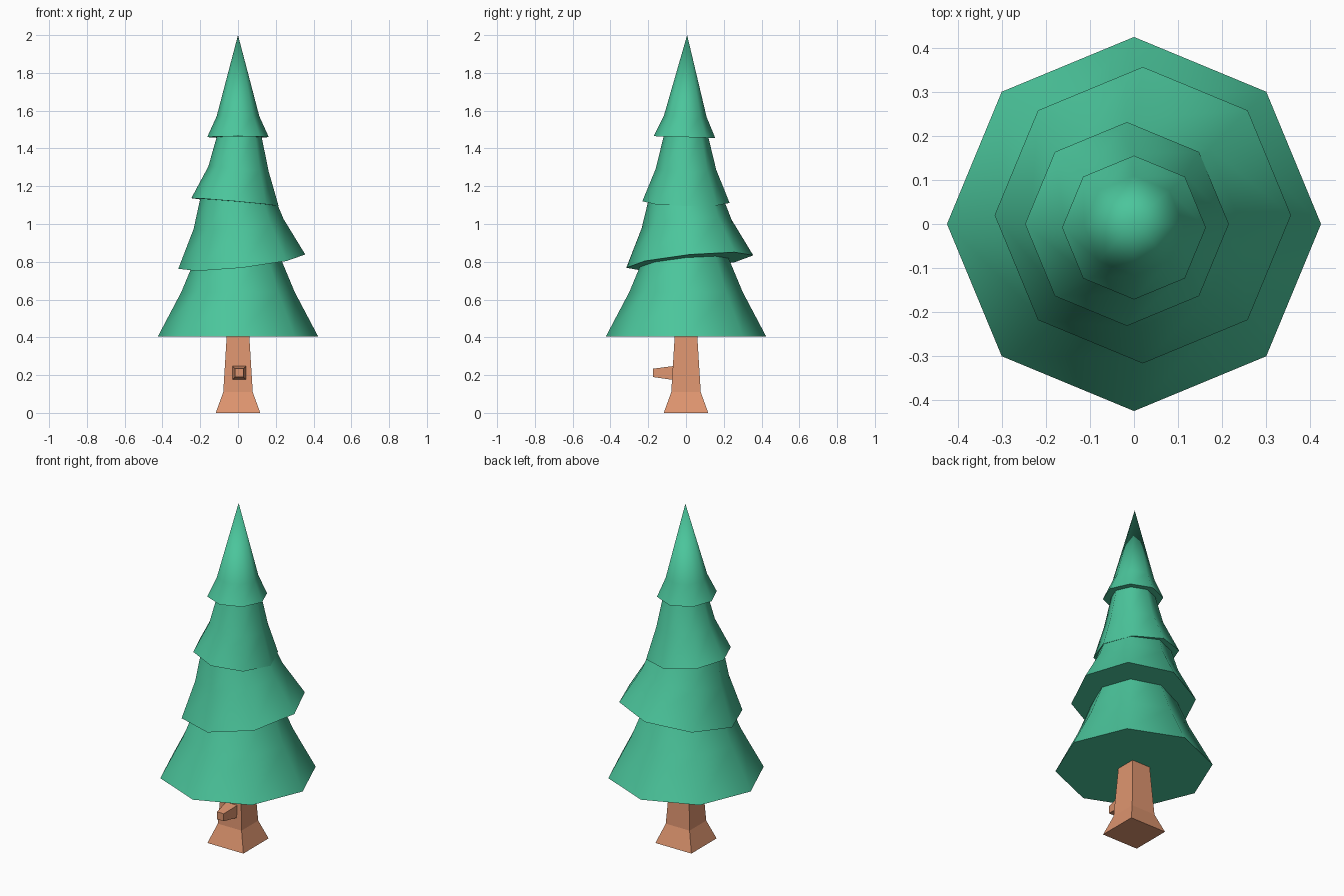
import bpy, bmesh, math
from mathutils import Matrix

if "Cube" in bpy.data.objects:
    bpy.data.objects.remove(bpy.data.objects["Cube"])


def material(name, color):
    m = bpy.data.materials.new(name)
    m.diffuse_color = (*color, 1)
    m.use_nodes = True
    m.node_tree.nodes["Principled BSDF"].inputs["Base Color"].default_value = m.diffuse_color
    return m


def loft(name, rings, sides, mat, tilt=(0, 0), phase=0.0, transform=None, apex=None, smooth=None):
    """Skin a stack of polygon rings (cx, cy, z, radius), tilted by x/y slopes."""
    bm = bmesh.new()
    loops = []
    for cx, cy, z, r in rings:
        loop = []
        for i in range(sides):
            a = phase + math.tau * i / sides
            dx, dy = r * math.cos(a), r * math.sin(a)
            loop.append(bm.verts.new((cx + dx, cy + dy, z + tilt[0] * dx + tilt[1] * dy)))
        loops.append(loop)
    for low, high in zip(loops, loops[1:]):
        for i in range(sides):
            j = (i + 1) % sides
            bm.faces.new((low[i], low[j], high[j], high[i]))
    bm.faces.new(loops[0][::-1])
    if apex:
        tip = bm.verts.new(apex)
        for i in range(sides):
            bm.faces.new((loops[-1][i], loops[-1][(i + 1) % sides], tip))
    else:
        bm.faces.new(loops[-1])
    if transform:
        bm.transform(transform)
    bmesh.ops.recalc_face_normals(bm, faces=bm.faces)
    me = bpy.data.meshes.new(name)
    bm.to_mesh(me)
    bm.free()
    me.materials.append(mat)
    ob = bpy.data.objects.new(name, me)
    bpy.context.collection.objects.link(ob)
    if smooth:
        bpy.ops.object.select_all(action='DESELECT')
        ob.select_set(True)
        bpy.context.view_layer.objects.active = ob
        bpy.ops.object.shade_smooth_by_angle(angle=math.radians(smooth))
    return ob


green = material("needles", (0.07, 0.56, 0.33))
brown = material("bark", (0.73, 0.30, 0.16))
S2 = math.sqrt(2)

# Square flared trunk
loft("trunk", [(0, 0, 0, .118 * S2), (0, 0, .11, .078 * S2), (0, 0, .42, .059 * S2)],
     4, brown, phase=math.pi / 4)

# Branch stub pointing to the front
loft("branch_stub", [(.007, .211, .05, .039 * S2), (.007, .212, .175, .022 * S2)],
     4, brown, phase=math.pi / 4, transform=Matrix.Rotation(math.pi / 2, 4, 'X'))

# Foliage tiers, from the bottom up
loft("tier_bottom", [(0, 0, .405, .424), (0, 0, .64, .30), (0, 0, .88, .20)],
     8, green, smooth=50)
loft("tier_lower", [(.02, .02, .801, .336), (.003, .003, 1.0, .238), (-.015, -.01, 1.2, .175)],
     8, green, tilt=(.112, .098), smooth=50)
loft("tier_upper", [(-.016, 0, 1.116, .231), (.003, 0, 1.29, .16), (.01, 0, 1.5, .109)],
     8, green, tilt=(-.09, -.02), smooth=50)
loft("tier_top", [(0, -.008, 1.46, .163), (0, -.004, 1.57, .113)],
     8, green, tilt=(0, -.03), apex=(0, .006, 2.0), smooth=50)
